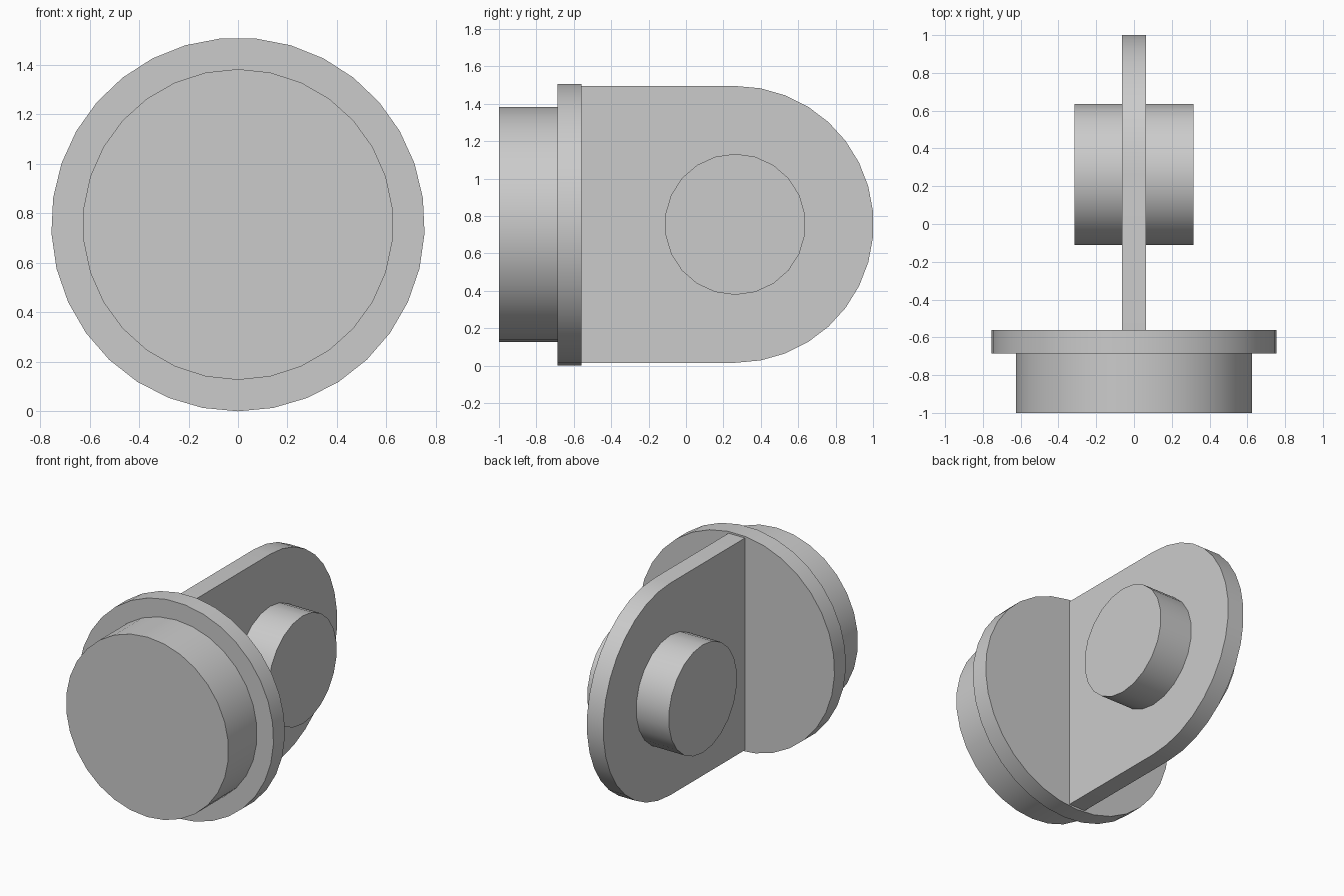
import bpy, bmesh
from math import sin, cos, pi
from mathutils import Vector

cube = bpy.data.objects.get("Cube")
if cube:
    bpy.data.objects.remove(cube, do_unlink=True)

grey = bpy.data.materials.new("plain_grey")
grey.use_nodes = True
colour = (0.6, 0.6, 0.6, 1)
grey.diffuse_color = colour
grey.node_tree.nodes["Principled BSDF"].inputs["Base Color"].default_value = colour

AXIS_Z = 0.755     # height of the common centre line
PIVOT_Y = 0.263    # centre of the rounded plate end and the boss
FLANGE_Y = -0.56   # back face of the flange


def arc(radius, sides, start=-pi / 2, sweep=2 * pi, centre=0.0):
    """Points along an arc as (horizontal, z); a full turn is not closed twice."""
    count = sides if sweep > 6 else sides + 1
    return [(centre + radius * cos(start + sweep * i / sides),
             AXIS_Z + radius * sin(start + sweep * i / sides)) for i in range(count)]


def extrude(name, profile, axis, low, high):
    """Extrude a flat profile along x or y between two positions."""
    bm = bmesh.new()
    if axis == "x":
        points = [Vector((low, h, z)) for h, z in profile]
        step = Vector((high - low, 0, 0))
    else:
        points = [Vector((h, low, z)) for h, z in profile]
        step = Vector((0, high - low, 0))
    face = bm.faces.new([bm.verts.new(p) for p in points])
    result = bmesh.ops.extrude_face_region(bm, geom=[face], use_keep_orig=True)
    moved = [g for g in result["geom"] if isinstance(g, bmesh.types.BMVert)]
    bmesh.ops.translate(bm, vec=step, verts=moved)
    bmesh.ops.recalc_face_normals(bm, faces=bm.faces)
    mesh = bpy.data.meshes.new(name)
    bm.to_mesh(mesh)
    bm.free()
    mesh.materials.append(grey)
    obj = bpy.data.objects.new(name, mesh)
    bpy.context.collection.objects.link(obj)
    bpy.ops.object.select_all(action="DESELECT")
    obj.select_set(True)
    bpy.context.view_layer.objects.active = obj
    bpy.ops.object.shade_smooth_by_angle(angle=pi / 6)
    return obj


# Front plug and the wider flange behind it
extrude("front_plug", arc(0.628, 30), "y", -1.0, -0.686)
extrude("flange", arc(0.755, 33), "y", -0.686, FLANGE_Y)

# Upright plate with a rounded back end
plate = arc(0.74, 17, sweep=pi, centre=PIVOT_Y)
plate += [(FLANGE_Y, plate[-1][1]), (FLANGE_Y, plate[0][1])]
extrude("upright_plate", plate, "x", -0.063, 0.063)

# Round bosses on both sides of the plate
for name, side in (("left_boss", 1), ("right_boss", -1)):
    extrude(name, arc(0.377, 22, centre=PIVOT_Y), "x", side * 0.063, side * 0.314)
